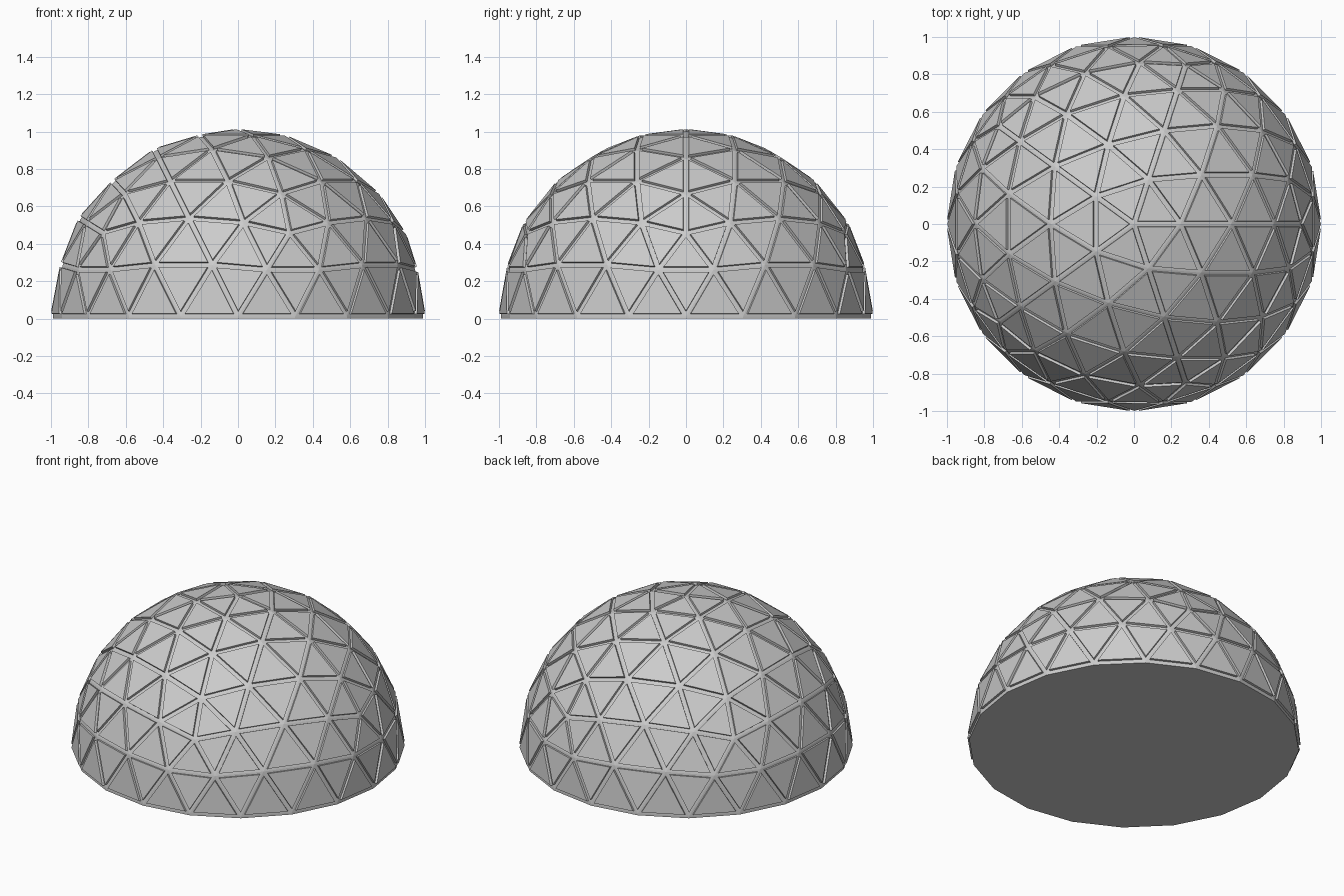
import bpy, bmesh

if "Cube" in bpy.data.objects:
    bpy.data.objects.remove(bpy.data.objects["Cube"])

R = 0.99        # frame radius
BASE = 0.012    # base slab height
FREQ = 4        # subdivisions per icosahedron edge
GAP = 0.013     # half width of the struts between panels
RAISE = 0.014   # panel thickness


def add_object(bm, name):
    mesh = bpy.data.meshes.new(name)
    bm.to_mesh(mesh)
    bm.free()
    obj = bpy.data.objects.new(name, mesh)
    bpy.context.collection.objects.link(obj)
    return obj


# Upper half of a geodesic sphere: each icosahedron face split into a triangle grid
ico = bmesh.new()
bmesh.ops.create_icosphere(ico, subdivisions=1, radius=1)
bm = bmesh.new()
for face in ico.faces:
    a, b, c = [v.co for v in face.verts]

    def point(i, j):
        return (a * (FREQ - i - j) + b * i + c * j).normalized() * R

    for i in range(FREQ):
        for j in range(FREQ - i):
            tris = [[(i, j), (i + 1, j), (i, j + 1)]]
            if i + j < FREQ - 1:
                tris.append([(i + 1, j), (i + 1, j + 1), (i, j + 1)])
            for tri in tris:
                pts = [point(*t) for t in tri]
                if min(p.z for p in pts) > -0.01:
                    for p in pts:
                        if p.z < 0.01:
                            p.z = 0
                    bm.faces.new([bm.verts.new(p) for p in pts])
ico.free()
bmesh.ops.remove_doubles(bm, verts=bm.verts[:], dist=0.001)
for f in bm.faces:
    f.normal_update()
    if f.normal.dot(f.calc_center_median()) < 0:
        f.normal_flip()

# Flat struts around every triangle, then raised panels
panels = bm.faces[:]
bmesh.ops.inset_individual(bm, faces=panels, thickness=GAP, depth=0, use_even_offset=True)
bmesh.ops.inset_individual(bm, faces=panels, thickness=0.0005, depth=RAISE, use_even_offset=True)
bmesh.ops.translate(bm, verts=bm.verts[:], vec=(0, 0, BASE))
add_object(bm, "dome_panels")

# Thin floor slab
bm = bmesh.new()
bmesh.ops.create_cone(bm, cap_ends=True, segments=20, radius1=R, radius2=R, depth=BASE)
bmesh.ops.translate(bm, verts=bm.verts[:], vec=(0, 0, BASE / 2))
add_object(bm, "floor_slab")
